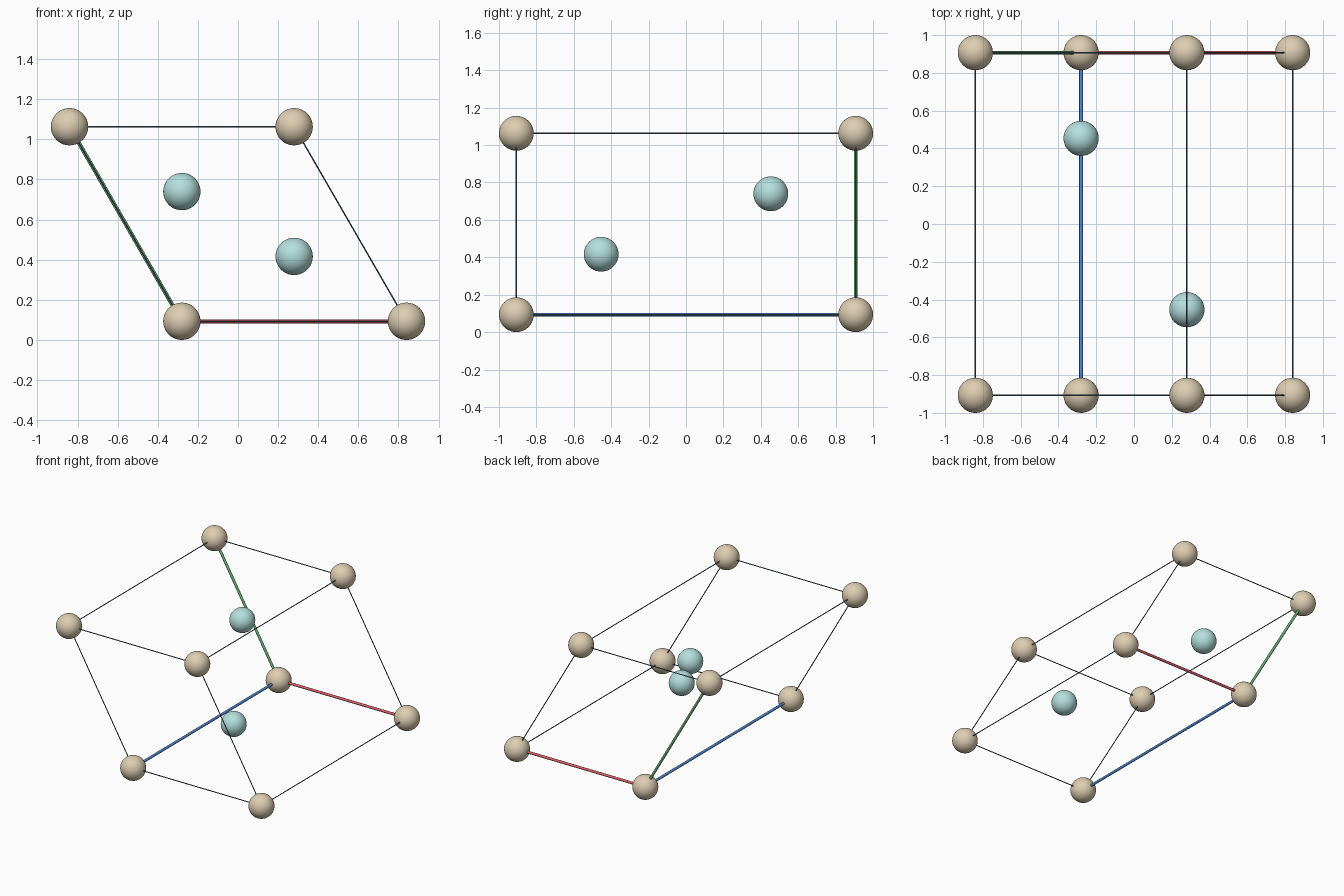
import bpy
from mathutils import Vector
from itertools import product

if "Cube" in bpy.data.objects:
    bpy.data.objects.remove(bpy.data.objects["Cube"])

def material(name, rgb):
    lin = [((c / 255 + 0.055) / 1.055) ** 2.4 for c in rgb]
    m = bpy.data.materials.new(name)
    m.diffuse_color = (*lin, 1)
    m.use_nodes = True
    m.node_tree.nodes["Principled BSDF"].inputs["Base Color"].default_value = m.diffuse_color
    return m

TAN = material("tan", (222, 206, 178))
TEAL = material("pale_teal", (180, 224, 222))
RED = material("red", (222, 96, 104))
GREEN = material("green", (104, 176, 120))
BLUE = material("blue", (84, 140, 212))
SLATE = material("slate", (72, 94, 112))

# Slanted hexagonal cell: origin corner and three edge vectors
R = 0.093
ORIGIN = Vector((-0.28, 0.907, R))
A = Vector((1.12, 0, 0))
B = Vector((-0.56, 0, 0.97))
C = Vector((0, -1.814, 0))

def point(u, v, w):
    return ORIGIN + A * u + B * v + C * w

def finish(name, mat):
    o = bpy.context.object
    o.name = name
    o.data.materials.append(mat)
    bpy.ops.object.shade_smooth_by_angle(angle=1.0)

def ball(name, p, mat):
    bpy.ops.mesh.primitive_uv_sphere_add(segments=40, ring_count=20, radius=R, location=p)
    finish(name, mat)

def rod(name, p, q, r, mat):
    d = q - p
    bpy.ops.mesh.primitive_cylinder_add(
        vertices=12, radius=r, depth=d.length, location=(p + q) / 2,
        rotation=d.to_track_quat('Z', 'Y').to_euler())
    finish(name, mat)

# Corner balls
for i, uvw in enumerate(product((0, 1), repeat=3)):
    ball(f"corner_ball_{i + 1}", point(*uvw), TAN)

# Inner balls
ball("inner_ball_lower", point(2 / 3, 1 / 3, 0.75), TEAL)
ball("inner_ball_upper", point(1 / 3, 2 / 3, 0.25), TEAL)

# Twelve edges: the three leaving the origin corner are thick coloured axes
axes = (("red_axis", RED), ("green_axis", GREEN), ("blue_axis", BLUE))
for k, (axis_name, axis_mat) in enumerate(axes):
    for s, t in product((0, 1), repeat=2):
        start, end = [s, t], [s, t]
        start.insert(k, 0)
        end.insert(k, 1)
        p, q = point(*start), point(*end)
        if s == t == 0:
            rod(axis_name, p, q, 0.01, axis_mat)
        else:
            rod(f"cell_edge_{k}_{s}{t}", p, q, 0.0035, SLATE)
